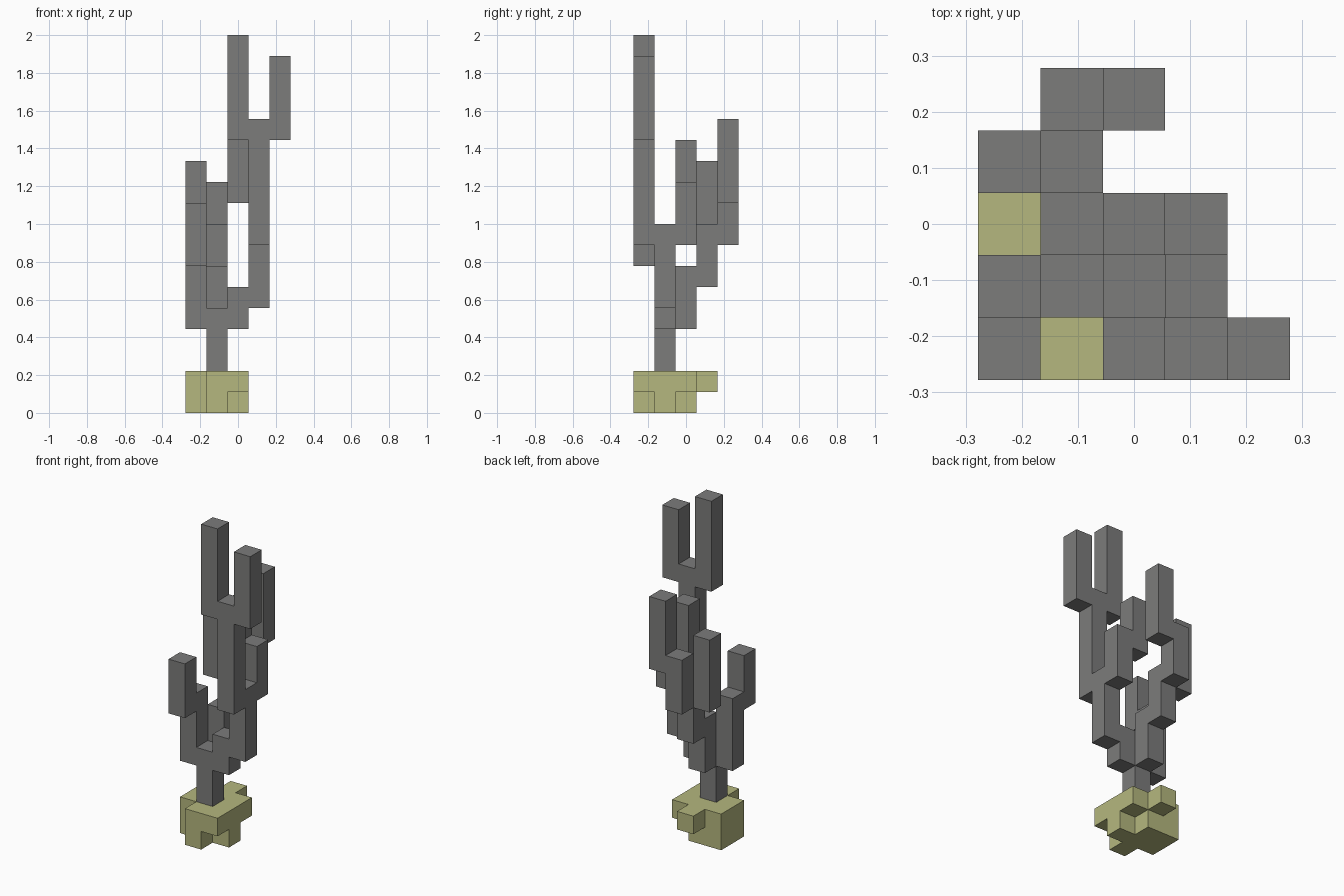
import bpy, bmesh
from mathutils import Vector

cube = bpy.data.objects.get("Cube")
if cube:
    bpy.data.objects.remove(cube, do_unlink=True)

UNIT = 2 / 18                      # edge of one block
ORIGIN = Vector((-2.5, -2.5, 0))   # corner of the 5 x 5 x 18 block grid


def material(name, rgb):
    mat = bpy.data.materials.new(name)
    mat.use_nodes = True
    mat.diffuse_color = (*rgb, 1)
    mat.node_tree.nodes["Principled BSDF"].inputs["Base Color"].default_value = (*rgb, 1)
    return mat


grey = material("stem_grey", (0.20, 0.20, 0.198))
olive = material("base_olive", (0.46, 0.475, 0.21))

# Each part is a list of upright columns: (x cell, y cell, bottom, top)
parts = {
    "base": (olive, [(1, 0, 0, 2), (2, 0, 1, 2), (0, 1, 0, 2), (1, 1, 0, 2), (2, 1, 0, 2),
                     (0, 2, 0, 2), (1, 2, 0, 2), (2, 2, 1, 2), (1, 3, 1, 2)]),
    "trunk": (grey, [(1, 1, 2, 5)]),
    "right_branch": (grey, [(0, 1, 4, 8), (0, 0, 7, 10)]),
    "left_branch": (grey, [(2, 1, 4, 6), (3, 1, 5, 9)]),
    "left_front_fork": (grey, [(3, 0, 8, 14), (2, 0, 13, 18), (4, 0, 13, 17)]),
    "left_back_fork": (grey, [(3, 2, 8, 11), (2, 2, 10, 13)]),
    "back_branch": (grey, [(1, 2, 4, 7), (1, 3, 6, 9)]),
    "back_right_twig": (grey, [(0, 3, 8, 12)]),
    "back_left_twig": (grey, [(1, 4, 8, 11), (2, 4, 10, 14)]),
}


def cells(columns):
    return {(x, y, z) for x, y, low, high in columns for z in range(low, high)}


occupied = set().union(*(cells(columns) for _, columns in parts.values()))


def build_part(name, mat, columns):
    """Skin the outer sides of the blocks, then merge them into large flat faces."""
    bm = bmesh.new()
    for cell in sorted(cells(columns)):
        centre = Vector(cell) + Vector((0.5, 0.5, 0.5)) + ORIGIN
        for axis in range(3):
            for sign in (-1, 1):
                n = Vector((0, 0, 0))
                n[axis] = sign
                if tuple(int(c + d) for c, d in zip(cell, n)) in occupied:
                    continue
                u = Vector((n.y, n.z, n.x))
                v = n.cross(u)
                corners = (-u - v, u - v, u + v, v - u)
                bm.faces.new([bm.verts.new((centre + (n + c) / 2) * UNIT) for c in corners])
    bmesh.ops.remove_doubles(bm, verts=bm.verts, dist=UNIT / 100)
    bmesh.ops.dissolve_limit(bm, angle_limit=0.01, verts=bm.verts, edges=bm.edges)
    mesh = bpy.data.meshes.new(name)
    bm.to_mesh(mesh)
    bm.free()
    mesh.materials.append(mat)
    bpy.context.collection.objects.link(bpy.data.objects.new(name, mesh))


for part, (mat, columns) in parts.items():
    build_part(part, mat, columns)
